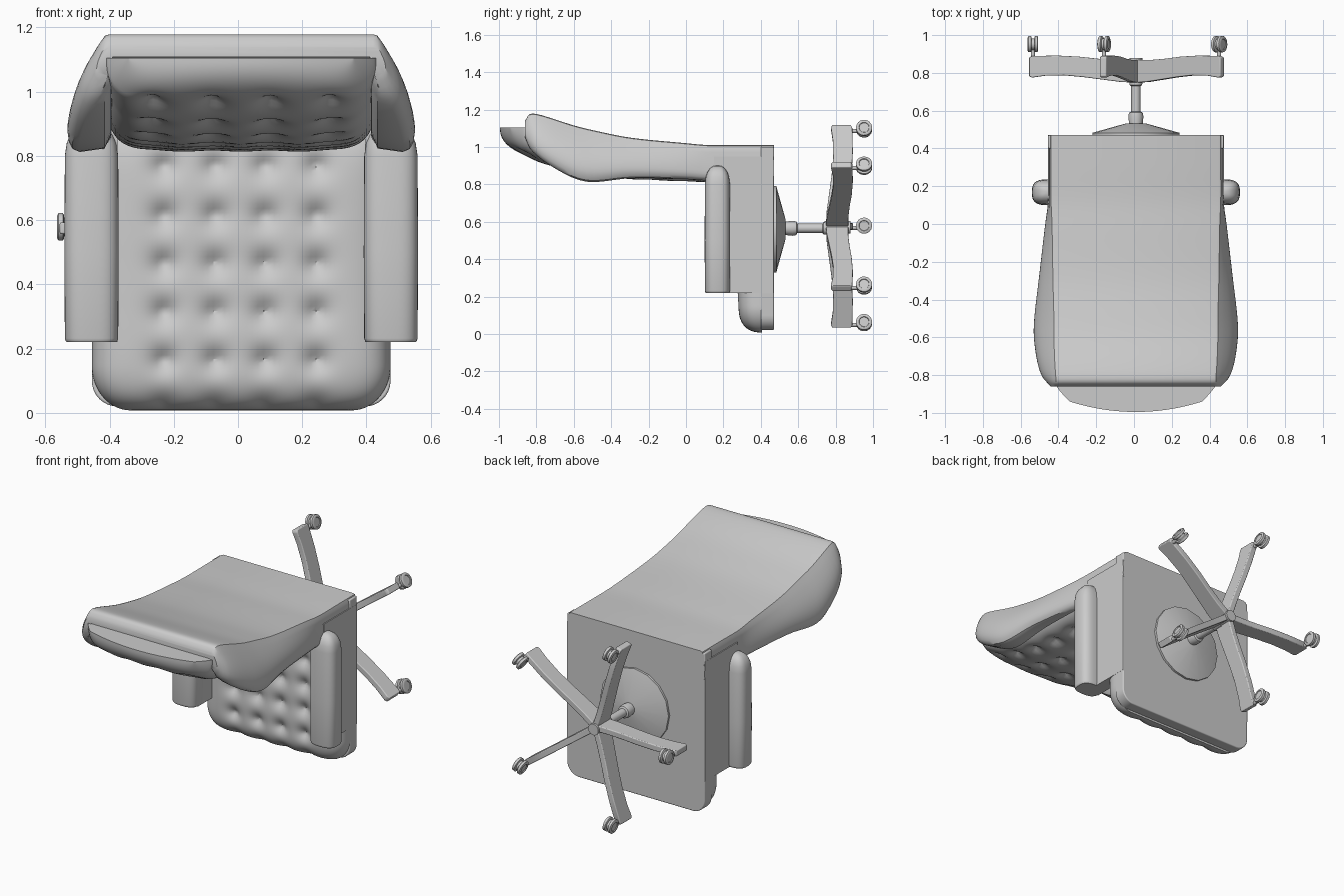
import bpy, bmesh, math
from mathutils import Vector

if "Cube" in bpy.data.objects:
    bpy.data.objects.remove(bpy.data.objects["Cube"])

CX = 0.01  # lateral offset of the chair centre


def make(name, verts, faces, bevel=0.0):
    bm = bmesh.new()
    vs = [bm.verts.new((v[0] + CX, v[1], v[2])) for v in verts]
    for f in faces:
        bm.faces.new([vs[i] for i in f])
    bmesh.ops.remove_doubles(bm, verts=bm.verts, dist=1e-5)
    bmesh.ops.recalc_face_normals(bm, faces=bm.faces)
    me = bpy.data.meshes.new(name)
    bm.to_mesh(me)
    bm.free()
    ob = bpy.data.objects.new(name, me)
    bpy.context.collection.objects.link(ob)
    if bevel:
        mod = ob.modifiers.new("bevel", 'BEVEL')
        mod.width, mod.segments, mod.limit_method = bevel, 3, 'ANGLE'
    return ob


def loft(name, rings, bevel=0.0):
    n = len(rings[0])
    faces = [(i * n + j, i * n + (j + 1) % n, (i + 1) * n + (j + 1) % n, (i + 1) * n + j)
             for i in range(len(rings) - 1) for j in range(n)]
    faces += [tuple(range(n)), tuple(range((len(rings) - 1) * n, len(rings) * n))]
    return make(name, [p for r in rings for p in r], faces, bevel)


def lathe(name, profile, p0, axis, seg=24):
    """Solid of revolution; profile = (distance along axis, radius)."""
    axis = Vector(axis).normalized()
    a = axis.orthogonal().normalized()
    b = axis.cross(a)
    rings = [[Vector(p0) + axis * d + (a * math.cos(t) + b * math.sin(t)) * r
              for t in (2 * math.pi * k / seg for k in range(seg))] for d, r in profile]
    return loft(name, rings)


def spline(pts, x):
    """Smooth interpolation of rows (x, a, b, ...) at x."""
    i = max(0, min(len(pts) - 2, sum(p[0] <= x for p in pts) - 1))
    p, q = pts[i], pts[i + 1]
    o, r = pts[max(i - 1, 0)], pts[min(i + 2, len(pts) - 1)]
    h = q[0] - p[0]
    t = max(0, min(1, (x - p[0]) / h))
    out = []
    for k in range(1, len(p)):
        m0 = (q[k] - o[k]) / (q[0] - o[0]) * h
        m1 = (r[k] - p[k]) / (r[0] - p[0]) * h
        out.append((2*t**3 - 3*t*t + 1) * p[k] + (t**3 - 2*t*t + t) * m0
                   + (3*t*t - 2*t**3) * q[k] + (t**3 - t*t) * m1)
    return out


# Winged back shell: y, outer z, inner z, wing half width, back half width
SHELL = [(-.86, 1.14, 1.05, .45, .43), (-.84, 1.172, 1.0, .47, .43), (-.81, 1.178, .965, .495, .43),
         (-.74, 1.16, .91, .52, .435), (-.6, 1.115, .833, .54, .44), (-.5, 1.09, .812, .538, .44),
         (-.3, 1.05, .832, .515, .445), (0, 1.02, .828, .48, .45), (.12, 1.01, .82, .465, .455),
         (.3, 1.01, .82, .465, .455), (.47, 1.01, .82, .465, .455)]
rings = []
ys = [-.86, -.853, -.845, -.835, -.82, -.8] + [-.77 + .04 * k for k in range(31)] + [.47]
for y in ys:
    zt, zb, w, b = spline(SHELL, y)
    d = zt - zb
    half = [(b - .02, zt), (b - .006, zt - .004)]
    for k in range(1, 11):
        t = k / 10
        half.append((b + (w - b) * math.sin(t * math.pi / 2), zt - .01 - (.8 * d - .01) * t))
    half += [(w - .004, zb + .1 * d), (w - .015, zb + .03 * d), (w - .035, zb),
             (.425, zb + .04 * d), (.405, zb + .2 * d), (.40, zt - .35 * d), (.39, zt - .36 * d)]
    ring = half + [(-x, z) for x, z in reversed(half)]
    rings.append([(x, y, z) for x, z in ring])
loft("back_shell", rings)

# Seat base panel with rounded front corners
pts = [(.465, 1.0), (.465, .10)]
pts += [(.385 + .08 * math.cos(a), .10 - .08 * math.sin(a))
        for a in (math.pi / 2 * k / 8 for k in range(1, 9))]
pts += [(-x, z) for x, z in reversed(pts)]
loft("seat_base", [[(x, y, z) for x, z in pts] for y in (.40, .47)], .006)


def cushion(name, place, cols, rows, nu=84, nv=90):
    """Tufted pad; place(u, v, h, dent) maps the unit square and fullness h to space."""
    verts, faces = [], []
    for side in (1, 0):
        for j in range(nv + 1):
            for i in range(nu + 1):
                u = math.sin(math.pi * (i / nu - .5))
                v = math.sin(math.pi * (j / nv - .5))
                h = side * max(0, (1 - abs(u) ** 8) * (1 - abs(v) ** 8)) ** .42
                verts.append(place(u, v, h, cols, rows))
    n = (nu + 1) * (nv + 1)
    for s in (0, n):
        for j in range(nv):
            for i in range(nu):
                a = s + j * (nu + 1) + i
                faces.append((a, a + 1, a + nu + 2, a + nu + 1))
    return make(name, verts, faces)


def dent(x, t, cols, rows):
    return sum(.04 * math.exp(-(math.hypot(x - c, t - r) / .04) ** 1.4) for c in cols for r in rows)


# Seat cushion
def seat_place(u, v, h, cols, rows):
    z = .455 + .447 * v
    t = max(0, (.14 - (z - .008)) / .14)
    x = u * (.465 - .12 * (1 - math.sqrt(max(0, 1 - t * t))))
    return (x, .405 - h * (.132 - dent(x, z, cols, rows)), z)


cushion("seat_cushion", seat_place, [-.24, -.08, .075, .235], [.015, .165, .315, .465, .615, .77])

# Back cushion: y, front surface z
FRONT = [(-1.0, .975), (-.9, .95), (-.74, .90), (-.55, .853), (-.4, .833), (-.1, .818), (.1, .81), (.35, .80)]


def back_place(u, v, h, cols, rows):
    y0 = -.325 + .67 * v
    x = u * (.42 - .07 * max(0, -v - .85) / .15 * abs(v))
    y = y0 + .055 * u * u * max(0, -v) ** 3
    zt = spline(SHELL, max(y, -.82))[0]
    back = min(1.105, zt - .035)
    front = spline(FRONT, y0)[0]
    return (x, y, back - h * (back - front - dent(x, y0, cols, rows)))


cushion("back_cushion", back_place, [-.275, -.09, .09, .275], [-.87, -.7, -.53, -.36, -.19, -.02, .15])

# Armrests: side panel plus rounded roll
for s, side in ((-1, "left"), (1, "right")):
    box = [(.385, .15), (.466, .15), (.466, .468), (.385, .468)]
    loft(side + "_arm_panel", [[(s * x, y, z) for x, y in box] for z in (.22, .95)])
    rings = []
    for z, k in ((.22, .93), (.224, .97), (.232, 1), (.5, 1.02), (.80, 1), (.84, .93),
                 (.865, .8), (.885, .6), (.897, .35), (.90, .1)):
        ring = []
        for q in range(40):
            c, n = math.cos(q * math.pi / 20), math.sin(q * math.pi / 20)
            ring.append((s * (.466 + k * .083 * math.copysign(abs(c) ** .7, c)),
                         .168 + k * .067 * math.copysign(abs(n) ** .7, n), z))
        rings.append(ring)
    loft(side + "_arm_roll", rings)

# Mounting cone, gas lift and hub
HZ = .57
lathe("mount_plate", [(0, .23), (.015, .23), (.065, .05)], (0, .468, HZ - .01), (0, 1, 0), 16)
lathe("gas_lift", [(0, .035), (.05, .04), (.07, .036), (.075, .025), (.21, .025), (.215, .033), (.28, .033)],
      (0, .52, HZ - .005), (0, 1, 0))
lathe("hub", [(0, .034), (.14, .034)], (0, .74, HZ), (0, 1, 0))

# Five-star base with twin-wheel casters
LEG = [(0, .748), (.08, .752), (.18, .765), (.28, .778), (.38, .787), (.48, .785), (.55, .775), (.565, .782),
       (.565, .882), (.55, .889), (.42, .892), (.3, .886), (.2, .875), (.1, .868), (0, .868)]
for i, yaw in enumerate((0, 15, 32, 20, 10)):
    a = math.radians(180 - 72 * i)
    c, n = math.cos(a), math.sin(a)
    loft(f"base_leg_{i+1}", [[(r * c - o * n, y, .575 + r * n + o * c) for r, y in LEG]
                             for o in (-.018, .018)], .005)
    px, pz = .545 * c, .575 + .545 * n
    lathe(f"caster_pin_{i+1}", [(0, .011), (.07, .011)], (px, .87, pz - .008), (0, 1, 0), 12)
    w = math.radians(yaw)
    ax = Vector((math.cos(w), 0, math.sin(w)))
    mid = Vector((px, .952, pz + .004))
    for s in (-1, 1):
        lathe(f"caster_wheel_{i+1}_{'a' if s < 0 else 'b'}",
              [(0, .038), (.003, .043), (.017, .043), (.021, .036), (.021, .028), (.017, .026)],
              mid + ax * s * .007, ax * s, 20)
    lathe(f"caster_core_{i+1}", [(-.012, .03), (.012, .03)], mid, ax, 16)

# Smooth shading with crisp edges
bpy.ops.object.select_all(action='SELECT')
bpy.context.view_layer.objects.active = bpy.context.selected_objects[0]
bpy.ops.object.shade_smooth_by_angle(angle=math.radians(35))
